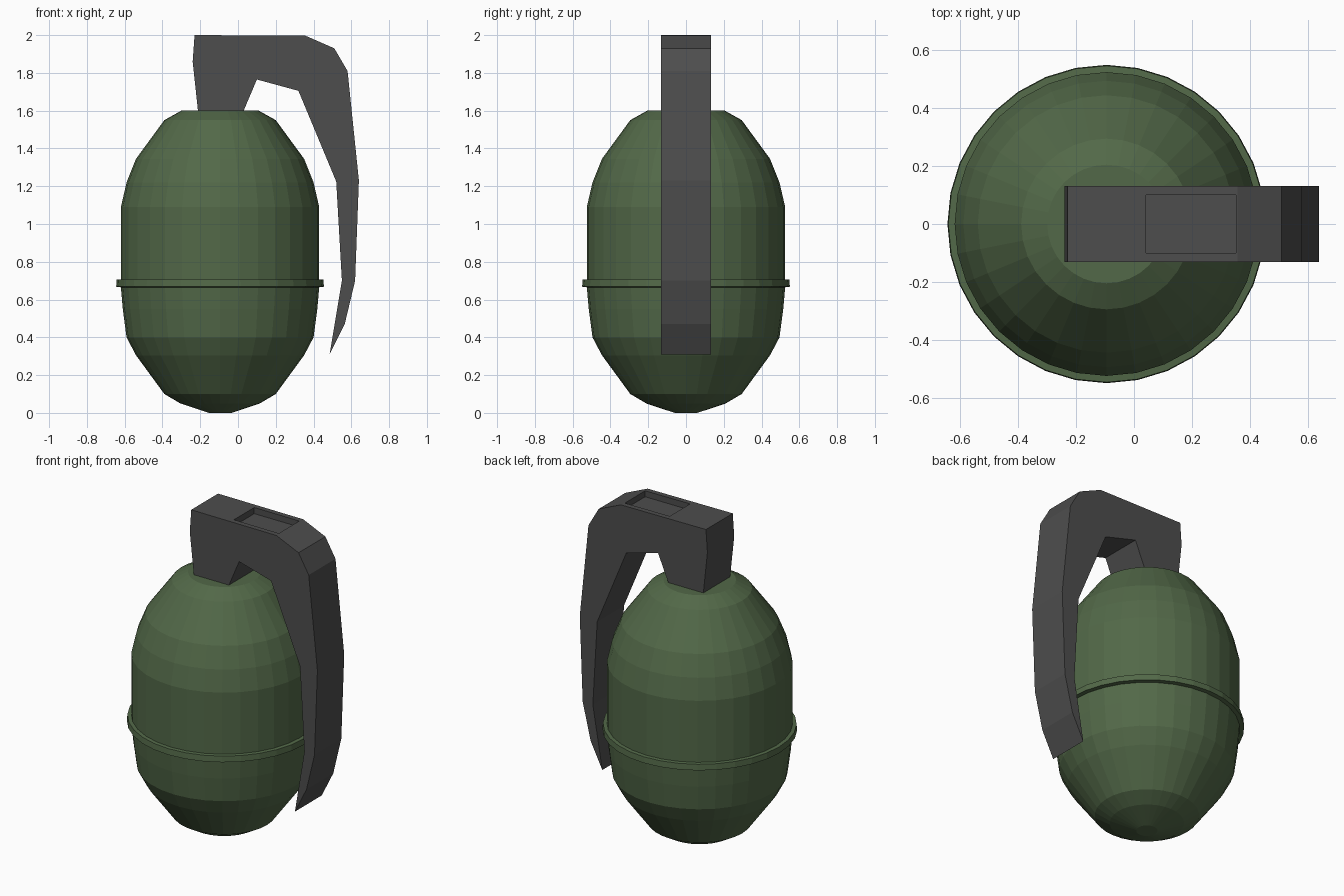
import bpy, bmesh
from math import sin, cos, tau

if "Cube" in bpy.data.objects:
    bpy.data.objects.remove(bpy.data.objects["Cube"])


def finish(name, bm, color):
    bmesh.ops.recalc_face_normals(bm, faces=bm.faces)
    me = bpy.data.meshes.new(name)
    bm.to_mesh(me)
    bm.free()
    ob = bpy.data.objects.new(name, me)
    bpy.context.collection.objects.link(ob)
    mat = bpy.data.materials.new(name + "_paint")
    mat.diffuse_color = color
    mat.use_nodes = True
    mat.node_tree.nodes["Principled BSDF"].inputs["Base Color"].default_value = mat.diffuse_color
    me.materials.append(mat)
    return ob


def lathe(name, profile, cx, sides, color):
    bm = bmesh.new()
    rings = [[bm.verts.new((cx + r * cos(tau * i / sides), r * sin(tau * i / sides), z))
              for i in range(sides)] for r, z in profile]
    for a, b in zip(rings, rings[1:]):
        for i in range(sides):
            j = (i + 1) % sides
            bm.faces.new((a[i], a[j], b[j], b[i]))
    bm.faces.new(rings[0])
    bm.faces.new(rings[-1])
    return finish(name, bm, color)


def extrude_xz(name, outline, half, color):
    bm = bmesh.new()
    face = bm.faces.new([bm.verts.new((x, -half, z)) for x, z in outline])
    out = bmesh.ops.extrude_face_region(bm, geom=[face])
    verts = [g for g in out["geom"] if isinstance(g, bmesh.types.BMVert)]
    bmesh.ops.translate(bm, verts=verts, vec=(0, 2 * half, 0))
    return finish(name, bm, color)


GREEN = (0.085, 0.14, 0.065, 1)
GREY = (0.075, 0.075, 0.075, 1)

# Egg-shaped body with a raised seam band
lathe("body", [(0.06, 0), (0.21, 0.05), (0.295, 0.10), (0.445, 0.305), (0.495, 0.40),
               (0.515, 0.55), (0.525, 0.665), (0.55, 0.668), (0.547, 0.705), (0.525, 0.707),
               (0.525, 1.09), (0.495, 1.22), (0.445, 1.345), (0.295, 1.55), (0.205, 1.60)],
      -0.095, 32, GREEN)

# Neck and curved side lever, one extruded outline
lever = extrude_xz("lever", [(-0.23, 2.0), (-0.24, 1.86), (-0.212, 1.6), (0.03, 1.6),
                             (0.10, 1.765), (0.32, 1.705), (0.52, 1.225), (0.55, 0.70),
                             (0.485, 0.31), (0.565, 0.47), (0.62, 0.70), (0.64, 1.23),
                             (0.58, 1.81), (0.51, 1.93), (0.357, 1.997)], 0.132, GREY)

# Rectangular recess in the top of the lever
cutter = extrude_xz("recess_cutter", [(0.042, 1.96), (0.352, 1.96), (0.352, 2.1), (0.042, 2.1)],
                    0.10, GREY)
cutter.hide_render = True
cutter.hide_set(True)
mod = lever.modifiers.new("recess", "BOOLEAN")
mod.operation = "DIFFERENCE"
mod.solver = "EXACT"
mod.object = cutter
